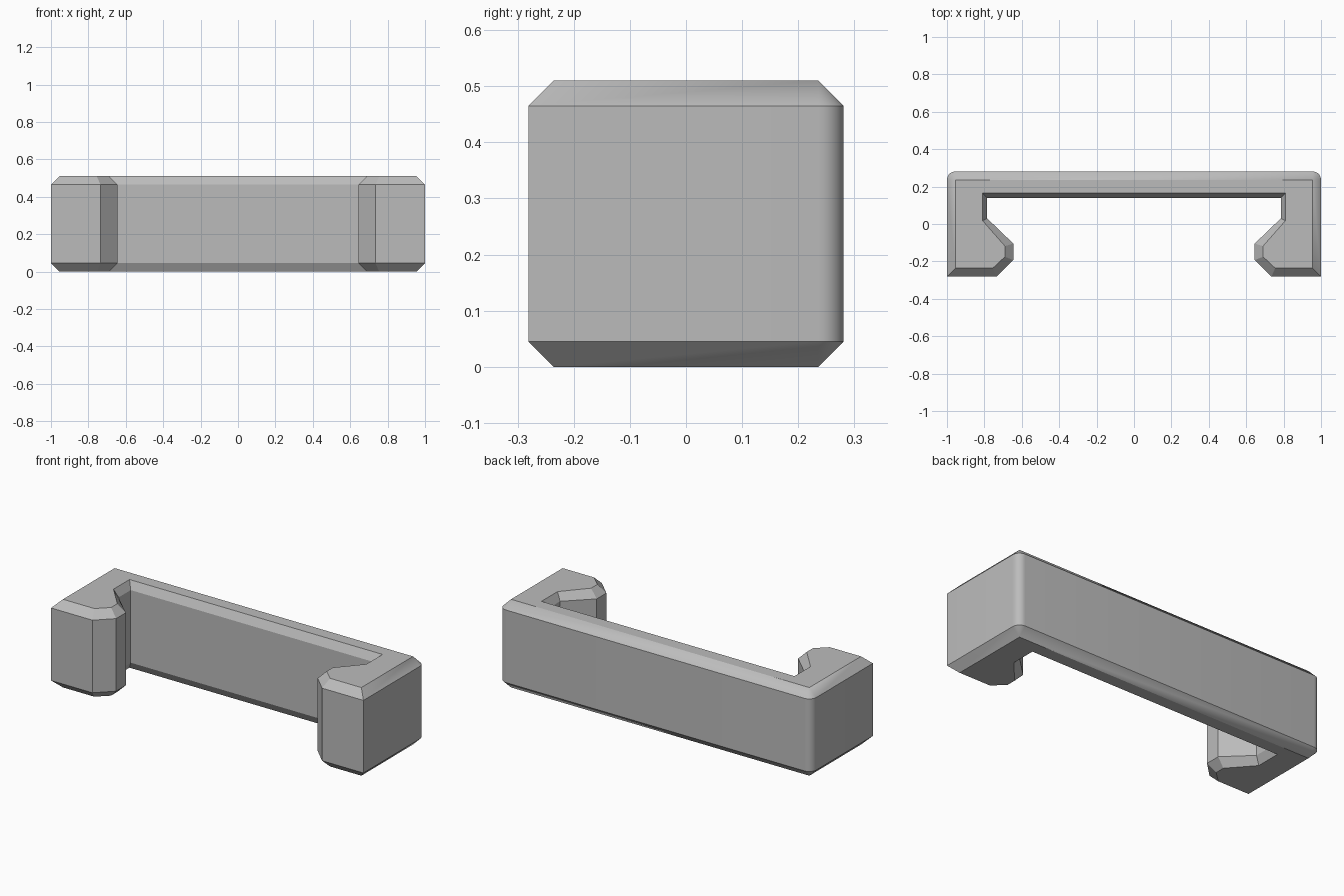
import bpy
import bmesh
from math import sin, cos, pi, radians

if "Cube" in bpy.data.objects:
    bpy.data.objects.remove(bpy.data.objects["Cube"], do_unlink=True)

HEIGHT, CHAMFER, HALF_DEPTH = 0.51, 0.045, 0.281
ARC_STEPS = 8

grey = bpy.data.materials.new("plain grey")
grey.use_nodes = True
grey.diffuse_color = (0.5, 0.5, 0.5, 1)
grey.node_tree.nodes["Principled BSDF"].inputs["Base Color"].default_value = (0.5, 0.5, 0.5, 1)

# Half outline of the left side: (full-size point, chamfered cap point)
half = [
    ((0.785, 0.14), (0.81, 0.165)),
    ((0.785, 0.03), (0.81, 0.018)),
    ((0.645, -0.105), (0.69, -0.118)),
    ((0.645, -0.193), (0.69, -0.175)),
    ((0.735, -HALF_DEPTH), (0.755, -0.236)),
    ((1.0, -HALF_DEPTH), (0.955, -0.236)),
]
# Rounded back corner, narrowing to a sharp corner on the caps
cx, cy = 1 - CHAMFER, HALF_DEPTH - CHAMFER
for i in range(ARC_STEPS + 1):
    a = i / ARC_STEPS * pi / 2
    half.append(((cx + CHAMFER * cos(a), cy + CHAMFER * sin(a)), (cx, cy)))

mirrored = [((-p[0], p[1]), (-q[0], q[1])) for p, q in reversed(half)]
outline = half + mirrored

# Stack four rings: bottom cap, lower wall, upper wall, top cap
bm = bmesh.new()
rings = []
for z, which in ((0, 1), (CHAMFER, 0), (HEIGHT - CHAMFER, 0), (HEIGHT, 1)):
    rings.append([bm.verts.new((*pair[which], z)) for pair in outline])
count = len(outline)
for low, high in zip(rings, rings[1:]):
    for i in range(count):
        j = (i + 1) % count
        bm.faces.new((low[i], low[j], high[j], high[i]))
bm.faces.new(rings[0])
bm.faces.new(rings[-1])
bmesh.ops.remove_doubles(bm, verts=bm.verts, dist=0.0001)
bmesh.ops.recalc_face_normals(bm, faces=bm.faces)

mesh = bpy.data.meshes.new("clip_bracket")
bm.to_mesh(mesh)
bm.free()
mesh.materials.append(grey)
clip = bpy.data.objects.new("clip_bracket", mesh)
bpy.context.collection.objects.link(clip)

# Smooth only the rounded corners
bpy.context.view_layer.objects.active = clip
clip.select_set(True)
bpy.ops.object.shade_smooth_by_angle(angle=radians(25))
